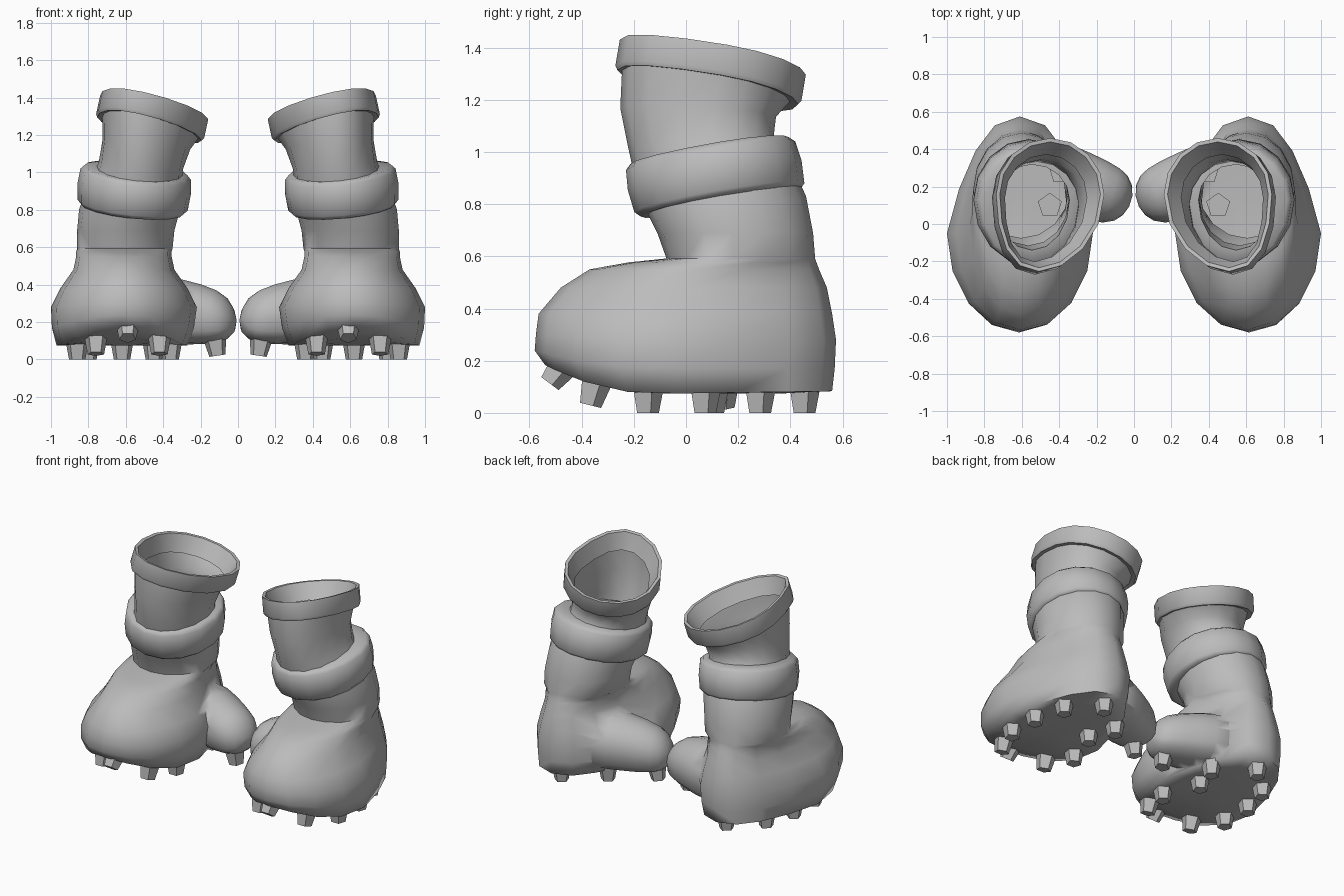
import bpy, bmesh, math
from mathutils import Vector, Matrix

cube = bpy.data.objects.get("Cube")
if cube:
    bpy.data.objects.remove(cube)

SIDES = 16
grey = bpy.data.materials.new("plain grey")
grey.use_nodes = True
grey.diffuse_color = (0.5, 0.5, 0.5, 1)
grey.node_tree.nodes["Principled BSDF"].inputs["Base Color"].default_value = (0.5, 0.5, 0.5, 1)


def make_object(name, bm):
    bmesh.ops.recalc_face_normals(bm, faces=bm.faces)
    mesh = bpy.data.meshes.new(name)
    bm.to_mesh(mesh)
    bm.free()
    mesh.materials.append(grey)
    obj = bpy.data.objects.new(name, mesh)
    bpy.context.collection.objects.link(obj)
    return obj


def finish(name, bm, angle=40):
    """Turn a left-side part into a mirrored, shaded object."""
    obj = make_object(name, bm)
    mirror = obj.modifiers.new("Mirror", 'MIRROR')
    mirror.use_mirror_merge = False
    bpy.ops.object.select_all(action='DESELECT')
    obj.select_set(True)
    bpy.context.view_layer.objects.active = obj
    bpy.ops.object.shade_smooth_by_angle(angle=math.radians(angle))


def ring(z, cx, half, front, wide, back, sx=0, sy=0, curl=0, grow=0, waist=0, skew=0):
    """Egg outline: tilt (sx, sy), toe curl, narrowed heel and skewed front point."""
    pts = []
    for i in range(SIDES):
        a = 2 * math.pi * i / SIDES
        c, s = math.cos(a), math.sin(a)
        x = (half + grow) * c * (1 - waist * max(0, 2 * s * abs(c))) + skew * max(0, -s) ** 2
        reach = back - wide if s > 0 else wide - front
        y = wide + (reach + grow) * s
        mid = (front + back) / 2
        pts.append((cx + x, y, z + sx * x + sy * (y - mid) + curl * max(0, -0.1 - y) ** 2))
    return pts


def loft(rings, closed=False, cap=False):
    bm = bmesh.new()
    loops = [[bm.verts.new(p) for p in r] for r in rings]
    pairs = list(zip(loops, loops[1:]))
    if closed:
        pairs.append((loops[-1], loops[0]))
    for low, high in pairs:
        for i in range(SIDES):
            j = (i + 1) % SIDES
            bm.faces.new((low[i], low[j], high[j], high[i]))
    if cap:
        bm.faces.new(loops[0])
        bm.faces.new(loops[-1])
    return bm


# Boot: sole, rounded toe, heel and leaning shaft
boot = make_object("boot_helper", loft([
    ring(0.075, 0.62, 0.10, -0.12, 0.0, 0.15, curl=0.6),
    ring(0.075, 0.62, 0.24, -0.38, 0.0, 0.38, curl=0.6),
    ring(0.075, 0.62, 0.35, -0.54, -0.03, 0.56, sy=0.015, curl=0.6, waist=0.12),
    ring(0.17, 0.615, 0.38, -0.58, -0.05, 0.57, curl=0.3, waist=0.14),
    ring(0.28, 0.61, 0.39, -0.575, -0.05, 0.575, curl=0.1, waist=0.14),
    ring(0.38, 0.61, 0.34, -0.565, -0.05, 0.56, waist=0.1),
    ring(0.48, 0.61, 0.27, -0.48, -0.01, 0.54, waist=0.03),
    ring(0.55, 0.61, 0.255, -0.37, 0.05, 0.51),
    ring(0.577, 0.61, 0.255, -0.22, 0.12, 0.5),
    ring(0.592, 0.605, 0.255, -0.075, 0.18, 0.495),
    ring(0.69, 0.60, 0.26, -0.11, 0.18, 0.487),
    ring(0.80, 0.58, 0.27, -0.15, 0.15, 0.46, sy=0.1),
    ring(0.92, 0.55, 0.25, -0.19, 0.12, 0.40, sx=0.1, sy=0.15),
    ring(1.03, 0.52, 0.225, -0.22, 0.1, 0.335, sx=0.08, sy=0.08, skew=0.02),
    ring(1.15, 0.49, 0.235, -0.252, 0.1, 0.345, sx=0.1, sy=-0.05, skew=0.04),
    ring(1.25, 0.468, 0.258, -0.245, 0.13, 0.40, sx=0.22, sy=-0.17, skew=0.06),
], cap=True))


# Tapering side toe growing out of the inner heel
def toe_section(along, half, low, high):
    centre = Vector((0.5, 0.268, (low + high) / 2)) + Vector((-0.956, -0.29, 0)) * along
    pts = []
    for i in range(SIDES):
        a = 2 * math.pi * i / SIDES
        rise = math.sin(a) if math.sin(a) > 0 else -abs(math.sin(a)) ** 0.6
        side = half * math.cos(a)
        pts.append(centre + Vector((-0.29 * side, 0.956 * side, rise * (high - low) / 2)))
    return pts


side_toe = make_object("side_toe_helper", loft([toe_section(*s) for s in [
    (0.505, 0.03, 0.19, 0.23), (0.485, 0.085, 0.135, 0.285), (0.45, 0.125, 0.105, 0.335),
    (0.40, 0.15, 0.09, 0.37), (0.32, 0.17, 0.082, 0.40), (0.22, 0.185, 0.08, 0.425),
    (0.13, 0.195, 0.08, 0.44), (0.04, 0.19, 0.085, 0.44), (-0.05, 0.14, 0.1, 0.42)]], cap=True))

# Join the toe to the boot, then open the top
union = boot.modifiers.new("Union", 'BOOLEAN')
union.operation = 'UNION'
union.solver = 'EXACT'
union.object = side_toe
body = bmesh.new()
body.from_object(boot, bpy.context.evaluated_depsgraph_get())
for helper in (boot, side_toe):
    bpy.data.objects.remove(helper)
body.normal_update()
lid = [f for f in body.faces if f.calc_center_median().z > 1.15 and f.normal.z > 0.7]
bmesh.ops.delete(body, geom=lid, context='FACES')
finish("boot_body", body, 80)

# Padded strap around the ankle
strap_profile = [(-0.06, -0.10), (0.0, -0.105), (0.02, -0.085), (0.028, 0.0),
                 (0.02, 0.075), (0.0, 0.095), (-0.075, 0.10)]
strap = loft([ring(0.91 + dz, 0.555 - 0.1 * dz, 0.275, -0.195 - 0.2 * dz, 0.13,
                   0.415 - 0.22 * dz, sx=0.1, sy=0.17, grow=g)
              for g, dz in strap_profile], closed=True)
finish("ankle_strap", strap, 60)

# Flared collar around the opening, square to its tilt
cuff_profile = [(-0.07, -0.05), (-0.01, -0.06), (0.0, -0.045), (0.0, 0.055),
                (-0.02, 0.053), (-0.045, 0.0)]
cuff = loft([ring(1.302 + dz, 0.46 - 0.22 * dz, 0.289, -0.263 + 0.17 * dz, 0.15 + 0.17 * dz,
                  0.45 + 0.17 * dz, sx=0.22, sy=-0.17, grow=g, skew=0.06)
             for g, dz in cuff_profile], closed=True)
finish("top_cuff", cuff, 35)


# Five-sided studs: position of the tip and the direction they point
def stud(name, tip, lean=(0, 0, -1)):
    bm = bmesh.new()
    bmesh.ops.create_cone(bm, cap_ends=True, segments=5, radius1=0.046, radius2=0.067, depth=0.11)
    spin = Vector((0, 0, -1)).rotation_difference(Vector(lean)).to_matrix().to_4x4()
    centre = Vector(tip) - Vector(lean).normalized() * 0.055
    bmesh.ops.transform(bm, matrix=Matrix.Translation(centre) @ spin, verts=bm.verts)
    finish(name, bm, 30)


stud("toe_stud", (0.59, -0.525, 0.115), (0, -0.6, -0.8))
for label, x in (("inner", 0.42), ("outer", 0.76)):
    stud(label + "_front_stud", (x, -0.37, 0.03), (0, -0.25, -1))
flat_studs = [(0.36, -0.15), (0.86, -0.15), (0.45, 0.1), (0.86, 0.07),
              (0.80, 0.28), (0.39, 0.28), (0.62, 0.45)]
for i, (x, y) in enumerate(flat_studs):
    stud("sole_stud_%d" % (i + 1), (x, y, 0))
stud("side_toe_stud", (0.11, 0.14, 0.02), (-0.15, 0, -1))
